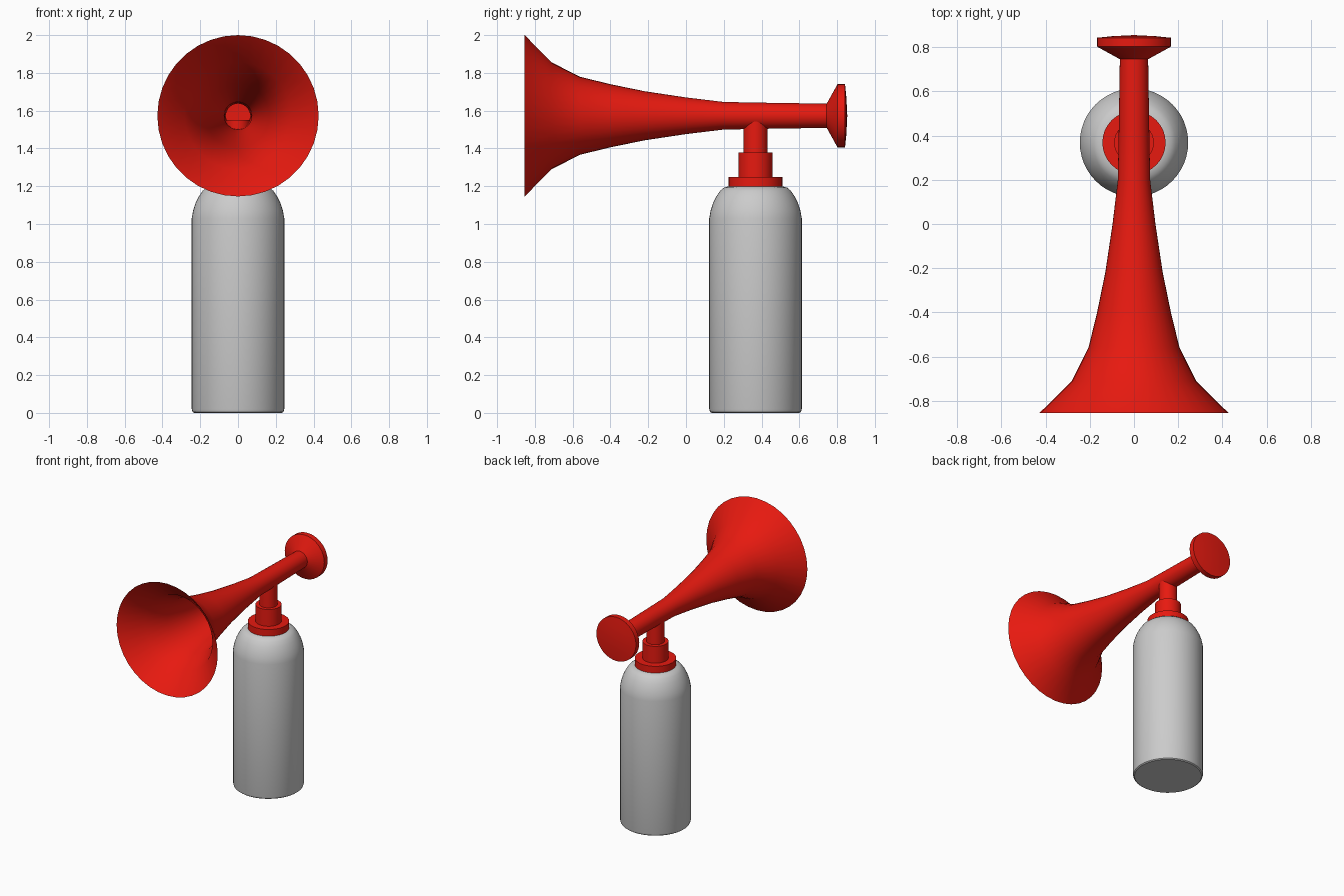
import bpy, bmesh, math
from mathutils import Matrix

if "Cube" in bpy.data.objects:
    bpy.data.objects.remove(bpy.data.objects["Cube"])

red = bpy.data.materials.new("red_plastic")
red.diffuse_color = (0.8, 0.01, 0.005, 1)
red.use_nodes = True
red.node_tree.nodes["Principled BSDF"].inputs["Base Color"].default_value = red.diffuse_color


def lathe(name, profile, matrix, sides=32, mat=None):
    """Revolve (radius, height) points about z, then place with matrix."""
    bm = bmesh.new()
    verts = [bm.verts.new((r, 0, h)) for r, h in profile]
    edges = [bm.edges.new(pair) for pair in zip(verts, verts[1:])]
    bmesh.ops.spin(bm, geom=verts + edges, cent=(0, 0, 0), axis=(0, 0, 1),
                   angle=2 * math.pi, steps=sides, use_duplicate=False)
    bmesh.ops.remove_doubles(bm, verts=bm.verts[:], dist=0.0005)
    bmesh.ops.recalc_face_normals(bm, faces=bm.faces[:])
    bm.transform(matrix)
    mesh = bpy.data.meshes.new(name)
    bm.to_mesh(mesh)
    bm.free()
    obj = bpy.data.objects.new(name, mesh)
    bpy.context.collection.objects.link(obj)
    if mat:
        mesh.materials.append(mat)
    bpy.ops.object.select_all(action='DESELECT')
    obj.select_set(True)
    bpy.context.view_layer.objects.active = obj
    bpy.ops.object.shade_smooth_by_angle(angle=math.radians(35))
    return obj


can_axis = Matrix.Translation((0, 0.368, 0))
horn_axis = Matrix.Translation((0, 0, 1.573)) @ Matrix.Rotation(-math.pi / 2, 4, 'X')

# Gas canister with rounded shoulder
lathe("canister", [(0, 0), (0.233, 0), (0.241, 0.006), (0.245, 0.02),
                   (0.245, 1.03), (0.238, 1.07), (0.225, 1.11), (0.208, 1.145),
                   (0.188, 1.175), (0.168, 1.192), (0.14, 1.2), (0, 1.2)],
      can_axis, 48)

# Collar, valve cap and stem rising into the horn
lathe("collar", [(0, 1.195), (0.143, 1.195), (0.143, 1.25), (0, 1.25)], can_axis, mat=red)
lathe("valve_cap", [(0, 1.245), (0.09, 1.245), (0.09, 1.378), (0, 1.378)], can_axis, mat=red)
lathe("stem", [(0.063, 1.37), (0.063, 1.55)], can_axis, mat=red)

# Horn: thin open bell, pipe and rear diaphragm housing
lathe("horn", [(0.427, -0.854), (0.283, -0.712), (0.206, -0.56), (0.167, -0.4),
               (0.130, -0.22), (0.097, 0), (0.073, 0.2), (0.069, 0.42),
               (0.064, 0.745), (0.167, 0.802), (0.167, 0.842), (0.1, 0.849),
               (0, 0.854)], horn_axis, 36, red)
